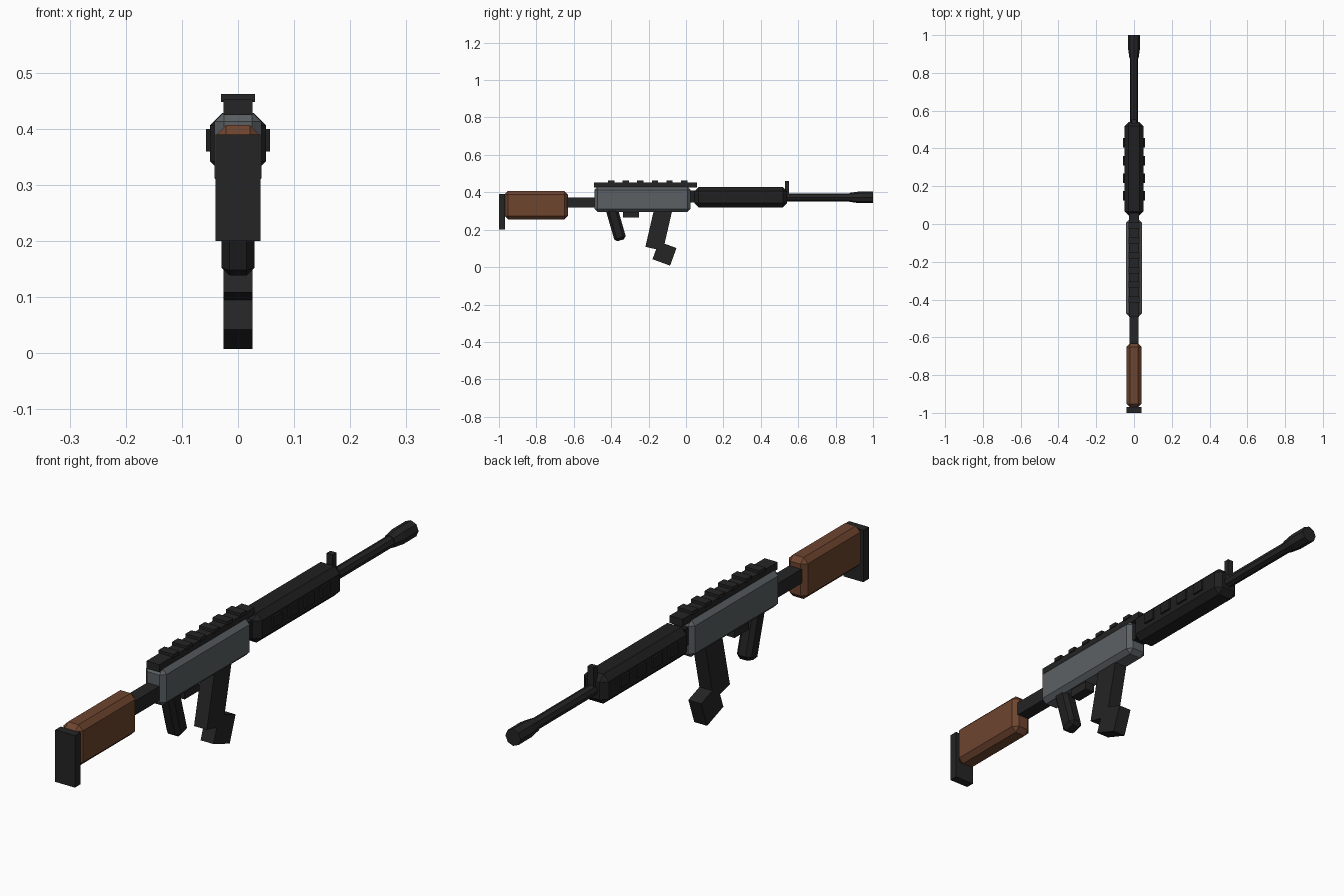
import bpy
from mathutils import Vector
from math import radians, pi

default = bpy.data.objects.get("Cube")
if default:
    bpy.data.objects.remove(default)


def material(name, r, g, b):
    m = bpy.data.materials.new(name)
    m.use_nodes = True
    m.diffuse_color = (r, g, b, 1)
    m.node_tree.nodes["Principled BSDF"].inputs["Base Color"].default_value = (r, g, b, 1)
    return m


wood = material("brown wood", 0.155, 0.058, 0.028)
steel = material("grey steel", 0.105, 0.118, 0.127)
metal = material("dark metal", 0.018, 0.018, 0.018)
polymer = material("black polymer", 0.014, 0.014, 0.015)


def box(name, mat, half_x, y0, y1, z0, z1, bevel=0.0, tilt=0.0, x=0.0):
    """Box between given limits, tilted about its own centre in the side plane."""
    bpy.ops.mesh.primitive_cube_add(size=1)
    ob = bpy.context.object
    ob.name = name
    size = Vector((2 * half_x, y1 - y0, z1 - z0))
    for v in ob.data.vertices:
        v.co = v.co * size
    ob.location = (x, (y0 + y1) / 2, (z0 + z1) / 2)
    ob.rotation_euler.x = radians(tilt)
    ob.data.materials.append(mat)
    if bevel:
        mod = ob.modifiers.new("chamfer", "BEVEL")
        mod.width = bevel
        mod.segments = 1
    return ob


def rod(name, mat, y0, y1, r0, r1, z=0.373, sides=8):
    """Faceted rod along y, from radius r0 to r1."""
    bpy.ops.mesh.primitive_cone_add(vertices=sides, radius1=r0, radius2=r1, depth=y1 - y0,
                                    location=(0, (y0 + y1) / 2, z),
                                    rotation=(-pi / 2, 0, 0))
    ob = bpy.context.object
    ob.name = name
    ob.data.materials.append(mat)
    return ob


# Stock
box("butt_plate", metal, 0.04, -1.0, -0.968, 0.2, 0.39)
box("stock", wood, 0.039, -0.97, -0.632, 0.255, 0.407, 0.018)
box("stock_tube", metal, 0.025, -0.66, -0.47, 0.32, 0.372)

# Receiver with sight rail
box("receiver", steel, 0.042, -0.49, 0.024, 0.295, 0.43, 0.017)
box("rail", metal, 0.026, -0.492, 0.058, 0.425, 0.452)
for i in range(6):
    y = -0.4 + 0.078 * i
    box(f"rail_tooth_{i + 1}", metal, 0.03, y - 0.017, y + 0.017, 0.448, 0.462)

# Handguard with raised side pads
box("handguard", polymer, 0.05, 0.045, 0.54, 0.32, 0.428, 0.022)
box("handguard_neck", polymer, 0.026, 0.0, 0.07, 0.345, 0.41)
for side, label in ((1, "left"), (-1, "right")):
    for i in range(4):
        y = 0.15 + 0.093 * i
        box(f"{label}_pad_{i + 1}", polymer, 0.008, y - 0.025, y + 0.025,
            0.36, 0.4, x=side * 0.049)

# Barrel and front sight
rod("barrel", metal, 0.5, 0.9, 0.021, 0.021)
rod("muzzle_taper", metal, 0.875, 0.925, 0.024, 0.031)
rod("muzzle", metal, 0.925, 1.0, 0.031, 0.031)
box("front_sight", metal, 0.012, 0.53, 0.552, 0.37, 0.46)

# Grip, trigger and two-piece magazine
box("grip", polymer, 0.029, -0.407, -0.343, 0.14, 0.325, 0.014, 16)
box("trigger_block", metal, 0.02, -0.337, -0.252, 0.264, 0.305)
box("magazine_upper", metal, 0.026, -0.193, -0.097, 0.095, 0.32, tilt=-13)
box("magazine_lower", metal, 0.026, -0.165, -0.065, 0.022, 0.122, tilt=-20)
